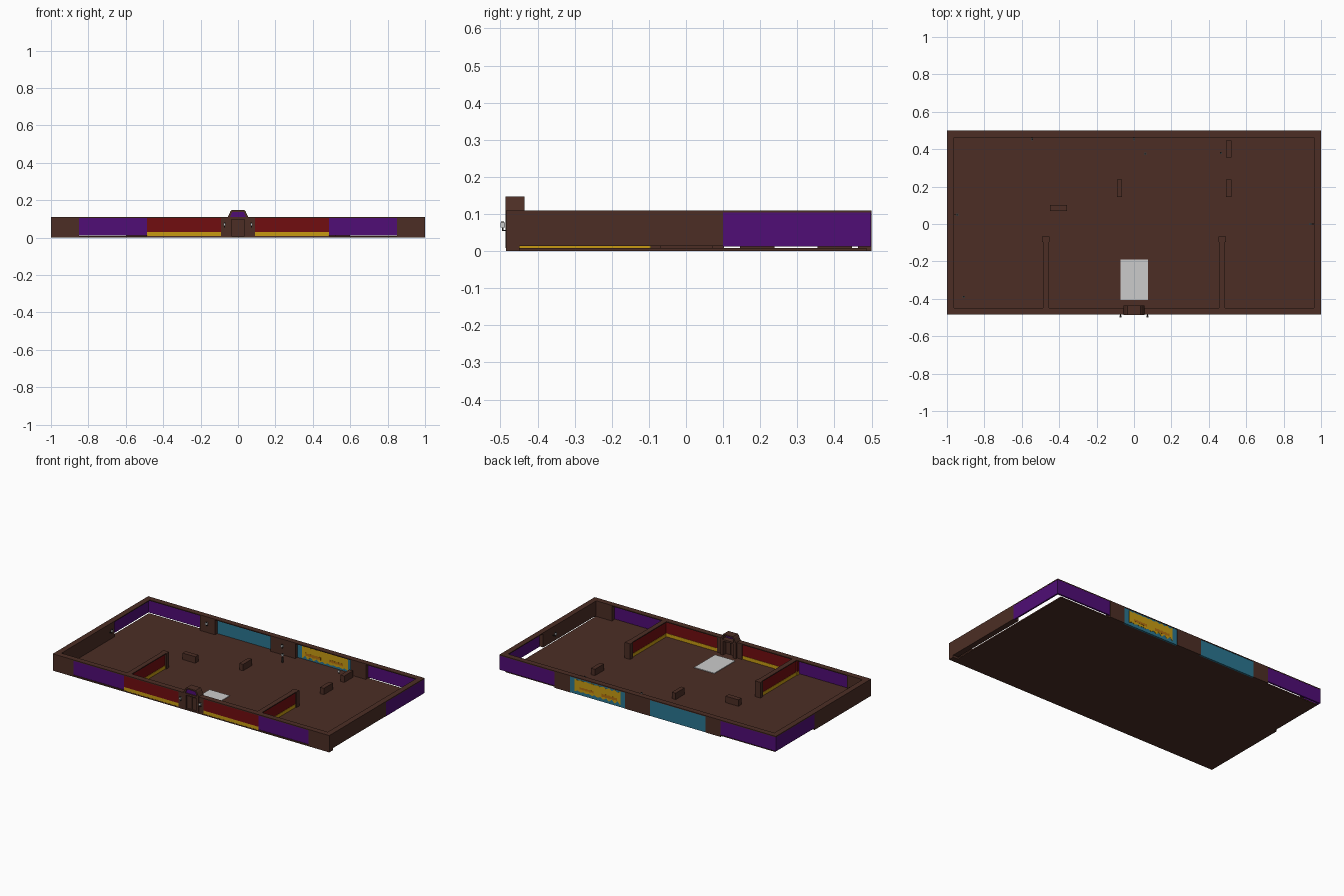
import bpy, bmesh, math

if "Cube" in bpy.data.objects:
    bpy.data.objects.remove(bpy.data.objects["Cube"])

def mat(name, c):
    m = bpy.data.materials.new(name)
    m.diffuse_color = (*c, 1)
    m.use_nodes = True
    m.node_tree.nodes["Principled BSDF"].inputs["Base Color"].default_value = m.diffuse_color
    return m

BROWN = mat("dark wood brown", (0.072, 0.027, 0.018))
PURPLE = mat("purple glass", (0.080, 0.004, 0.180))
RED = mat("deep red", (0.165, 0.004, 0.005))
GOLD = mat("gold", (0.58, 0.33, 0.006))
ORANGE = mat("orange", (0.45, 0.16, 0.005))
TEAL = mat("teal glass", (0.024, 0.18, 0.28))
GREY = mat("light grey", (0.60, 0.60, 0.60))
DARK = mat("dark iron", (0.02, 0.018, 0.017))

def finish(name, bm, m):
    bmesh.ops.recalc_face_normals(bm, faces=bm.faces)
    me = bpy.data.meshes.new(name)
    bm.to_mesh(me)
    bm.free()
    me.materials.append(m)
    o = bpy.data.objects.new(name, me)
    bpy.context.collection.objects.link(o)
    return o

def box(name, x0, x1, y0, y1, z0, z1, m):
    bm = bmesh.new()
    bmesh.ops.create_cube(bm, size=1)
    for v in bm.verts:
        v.co = (x1 if v.co.x > 0 else x0, y1 if v.co.y > 0 else y0, z1 if v.co.z > 0 else z0)
    return finish(name, bm, m)

def plate(name, pts, y0, y1, m):
    """Extrude an outline drawn in x,z along y."""
    bm = bmesh.new()
    f = bm.faces.new([bm.verts.new((x, y0, z)) for x, z in pts])
    r = bmesh.ops.extrude_face_region(bm, geom=[f])
    for v in r["geom"]:
        if isinstance(v, bmesh.types.BMVert):
            v.co.y = y1
    return finish(name, bm, m)

T, H = 0.037, 0.11          # wall thickness, wall height
F, B = -0.485, 0.5          # front and back faces
Z0, ZC = 0.008, 0.104       # floor top, underside of the top rail

# floor: stops short of the right and back walls, leaving the narrow open slot
box("floor", -0.985, 0.965, F, 0.487, 0, Z0, BROWN)
box("floor_front_strip", -1, 1, F, F + T, 0, Z0, BROWN)
box("floor_left_strip", -1, -0.96, F, 0.1, 0, Z0, BROWN)

# top rails
box("front_rail", -1, 1, F, F + T, ZC, H, BROWN)
box("back_rail", -1, 1, B - T, B, ZC, H, BROWN)
for s, n in ((-1, "left"), (1, "right")):
    a, b = sorted((s, s * (1 - T)))
    box(n + "_rail", a, b, F + T, B - T, ZC, H, BROWN)
    # side walls: solid to the front, purple glass to the back
    box(n + "_wall", a, b, F, 0.1, Z0 if s < 0 else 0.014, ZC, BROWN)
    a, b = sorted((s * 0.999, s * 0.989))
    box(n + "_side_window", a, b, 0.1, B - 0.001, 0.012, ZC, PURPLE)

# front wall, mirrored left and right
def mirrored(name, x0, x1, *rest):
    box(name + "_right", x0, x1, *rest)
    box(name + "_left", -x1, -x0, *rest)

mirrored("front_corner", 0.85, 1, F, F + T, Z0, ZC, BROWN)
mirrored("front_window", 0.487, 0.85, F + 0.001, F + 0.012, 0.012, ZC, PURPLE)
mirrored("front_panel", 0.09, 0.487, F + 0.001, F + 0.03, 0.03, ZC, RED)
mirrored("front_band", 0.09, 0.487, F + 0.001, F + 0.032, Z0, 0.03, GOLD)

# stub walls dividing the hall
mirrored("divider_panel", 0.460, 0.482, F + T, -0.085, 0.03, ZC, RED)
mirrored("divider_band", 0.458, 0.484, F + T, -0.085, Z0, 0.03, GOLD)
mirrored("divider_rail", 0.455, 0.487, F + T, -0.085, ZC, H, BROWN)
mirrored("divider_post", 0.451, 0.491, -0.095, -0.068, Z0, H, BROWN)

# back wall
mirrored("back_window", 0.6, 0.999, B - 0.012, B - 0.001, 0.012, ZC, PURPLE)
mirrored("back_pillar", 0.49, 0.6, B - T, B, 0, ZC, BROWN)
box("back_centre_pillar", -0.09, 0.09, B - T, B, 0, ZC, BROWN)
mirrored("back_panel", 0.09, 0.49, B - 0.014, B - 0.002, 0, ZC, TEAL)

# scalloped gold emblem on one teal panel, seen from both sides
def scallop(x0, x1, zlo, zhi, n, depth):
    lower, upper = [], []
    for i in range(n + 1):
        x = x0 + (x1 - x0) * i / n
        d = depth * (i % 2) + depth * 0.6 * math.sin(i * 1.7) ** 2
        lower.append((x, zlo + d))
        upper.append((x, zhi - d * 0.7))
    return lower + upper[::-1]

plate("gold_emblem", scallop(0.125, 0.455, 0.012, 0.103, 16, 0.013), B - 0.016, B - 0.0005, GOLD)
plate("orange_emblem_patch", scallop(0.15, 0.26, 0.03, 0.055, 8, 0.005), B - 0.0165, B, ORANGE)
plate("orange_emblem_spot", scallop(0.32, 0.42, 0.035, 0.055, 8, 0.004), B - 0.0165, B, ORANGE)

# doorway
mirrored("door_wall", 0.055, 0.09, F, F + T, Z0, ZC, BROWN)
mirrored("door_post", 0.036, 0.056, F - 0.001, -0.435, Z0, 0.106, BROWN)
mirrored("door_leaf", 0.001, 0.036, F + 0.012, F + 0.022, Z0, 0.1, BROWN)
mirrored("door_panel", 0.008, 0.029, F + 0.009, F + 0.025, 0.02, 0.09, BROWN)
box("door_lintel", -0.056, 0.056, F - 0.001, -0.435, 0.098, 0.110, BROWN)
plate("gable_top", [(-0.042, 0.138), (0.042, 0.138), (0.034, 0.147), (-0.034, 0.147)], F - 0.001, -0.435, BROWN)
for s, n in ((-1, "left"), (1, "right")):
    plate("gable_side_" + n, [(s * 0.056, 0.108), (s * 0.043, 0.108), (s * 0.030, 0.140), (s * 0.040, 0.140)],
          F - 0.001, -0.435, BROWN)
plate("gable_window", [(-0.045, 0.109), (0.045, 0.109), (0.032, 0.139), (-0.032, 0.139)], F + 0.006, F + 0.014, PURPLE)

# carpet and furniture blocks
box("carpet", -0.072, 0.074, -0.405, -0.19, Z0, 0.012, GREY)
for i, (x0, x1, y0, y1) in enumerate(((-0.45, -0.358, 0.07, 0.102), (-0.092, -0.065, 0.145, 0.238),
                                      (0.492, 0.52, 0.145, 0.238), (0.492, 0.52, 0.355, 0.447))):
    box("counter_%d" % (i + 1), x0, x1, y0, y1, Z0, 0.05, BROWN)

# lamps: grey lantern, dark cap and a bracket towards the wall
def lamp(i, x, y, dx, dy, z=0.068):
    n = "lamp_%d_" % i
    box(n + "lantern", x - 0.006, x + 0.006, y - 0.006, y + 0.006, z - 0.004, z + 0.009, GREY)
    box(n + "cap", x - 0.004, x + 0.004, y - 0.004, y + 0.004, z + 0.009, z + 0.012, DARK)
    box(n + "stem", x - 0.002, x + 0.002, y - 0.002, y + 0.002, z - 0.012, z - 0.004, DARK)
    xs, ys = sorted((x, x + dx)), sorted((y, y + dy))
    box(n + "bracket", xs[0] - 0.002, xs[1] + 0.002, ys[0] - 0.002, ys[1] + 0.002, z - 0.014, z - 0.011, DARK)

spots = ((-0.072, -0.494, 0, 0.01), (0.072, -0.494, 0, 0.01), (-0.545, 0.453, 0, 0.01), (0, 0.453, 0, 0.01),
         (-0.945, 0.05, -0.018, 0), (0.942, 0, 0.02, 0), (0.06, 0.375, 0, 0), (0.465, 0.38, 0, 0),
         (-0.91, -0.39, 0, 0))
for i, (x, y, dx, dy) in enumerate(spots):
    lamp(i + 1, x, y, dx, dy, 0.068 if i < 6 else 0.055)
# slim stand under the free lamp in the hall
box("lamp_stand", 0.056, 0.064, 0.371, 0.379, Z0, 0.043, DARK)
